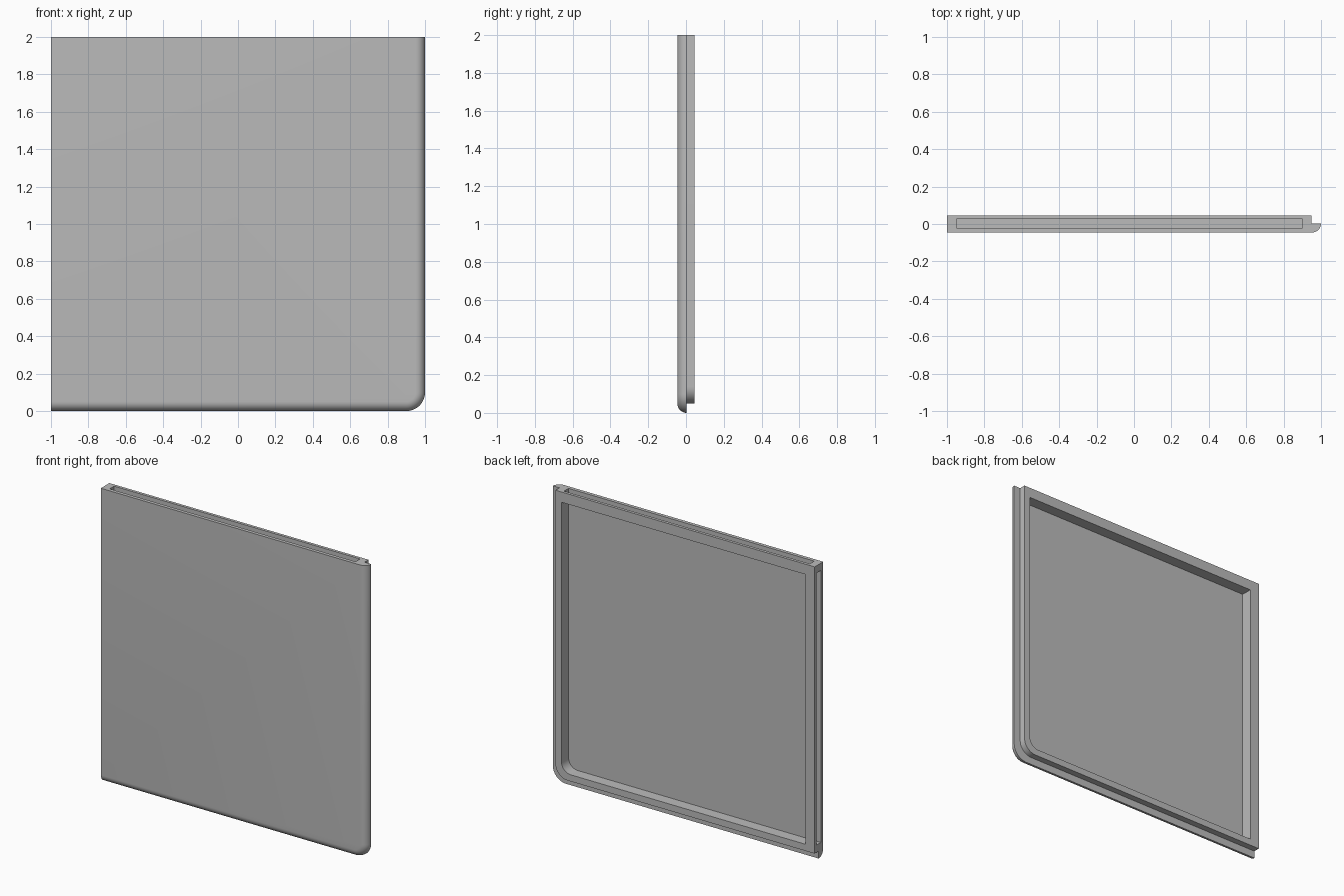
import bpy, bmesh
from math import sin, cos, pi, radians

if "Cube" in bpy.data.objects:
    bpy.data.objects.remove(bpy.data.objects["Cube"])

HALF = 0.046      # half of the panel thickness
STEP = 0.003      # depth of the step between face and rim
EDGE = 0.05       # radius of the rounded front edge
FLOOR = -0.03     # depth of the back recess


def outline(inset, radius, y, left=-1, top=2, steps=12):
    """Rectangle with one rounded lower corner, lying at depth y."""
    cx, cz = 1 - inset - radius, inset + radius
    pts = [(left, y, top), (left, y, inset)]
    for i in range(steps + 1):
        a = pi / 2 * i / steps
        pts.append((cx + radius * sin(a), y, cz - radius * cos(a)))
    return pts + [(1 - inset, y, top)]


def loft(name, rings):
    """Closed solid skinned through rings with equal point counts."""
    bm = bmesh.new()
    loops = [[bm.verts.new(p) for p in ring] for ring in rings]
    n = len(loops[0])
    for a, b in zip(loops, loops[1:]):
        for i in range(n):
            j = (i + 1) % n
            bm.faces.new((a[i], a[j], b[j], b[i]))
    bm.faces.new(loops[0])
    bm.faces.new(loops[-1])
    bmesh.ops.recalc_face_normals(bm, faces=bm.faces)
    mesh = bpy.data.meshes.new(name)
    bm.to_mesh(mesh)
    bm.free()
    obj = bpy.data.objects.new(name, mesh)
    bpy.context.collection.objects.link(obj)
    return obj


def box(name, x, y, z):
    return loft(name, [[(x[0], d, z[0]), (x[1], d, z[0]),
                        (x[1], d, z[1]), (x[0], d, z[1])] for d in y])


def combine(target, tool, operation):
    mod = target.modifiers.new("combine", 'BOOLEAN')
    mod.operation, mod.solver, mod.object = operation, 'EXACT', tool
    bpy.context.view_layer.objects.active = target
    bpy.ops.object.modifier_apply(modifier=mod.name)
    bpy.data.objects.remove(tool)


# Front plate with a quarter-round edge along the side and bottom
rings = []
for i in range(9):
    a = pi / 2 * i / 8
    inset = EDGE * (1 - sin(a))
    rings.append(outline(inset, 0.1 - inset, STEP - (STEP + HALF) * cos(a)))
panel = loft("door_panel", rings)

# Raised rim on the back
rim = loft("rim", [outline(EDGE, 0.09, y) for y in (-0.01, HALF)])
combine(panel, rim, 'UNION')

# Back recess
recess = loft("recess", [outline(0.095, 0.07, y, -0.93, 1.93)
                         for y in (FLOOR, 0.1)])
combine(panel, recess, 'DIFFERENCE')

# Slots in the straight top and side edges
slot = (-0.022, 0.026)
combine(panel, box("top_slot", (-0.95, 0.9), slot, (1.955, 2.1)), 'DIFFERENCE')
combine(panel, box("side_slot", (-1.1, -0.955), slot, (0.1, 1.95)), 'DIFFERENCE')

# Merge the flat faces
bm = bmesh.new()
bm.from_mesh(panel.data)
bmesh.ops.remove_doubles(bm, verts=bm.verts, dist=0.00001)
bmesh.ops.dissolve_limit(bm, angle_limit=0.01, verts=bm.verts, edges=bm.edges)
bm.to_mesh(panel.data)
bm.free()

# Grey finish
grey = bpy.data.materials.new("light_grey")
grey.use_nodes = True
colour = (0.5, 0.5, 0.5, 1)
grey.diffuse_color = colour
grey.node_tree.nodes["Principled BSDF"].inputs["Base Color"].default_value = colour
panel.data.materials.clear()
panel.data.materials.append(grey)

bpy.ops.object.select_all(action='DESELECT')
panel.select_set(True)
bpy.context.view_layer.objects.active = panel
bpy.ops.object.shade_smooth_by_angle(angle=radians(30))
